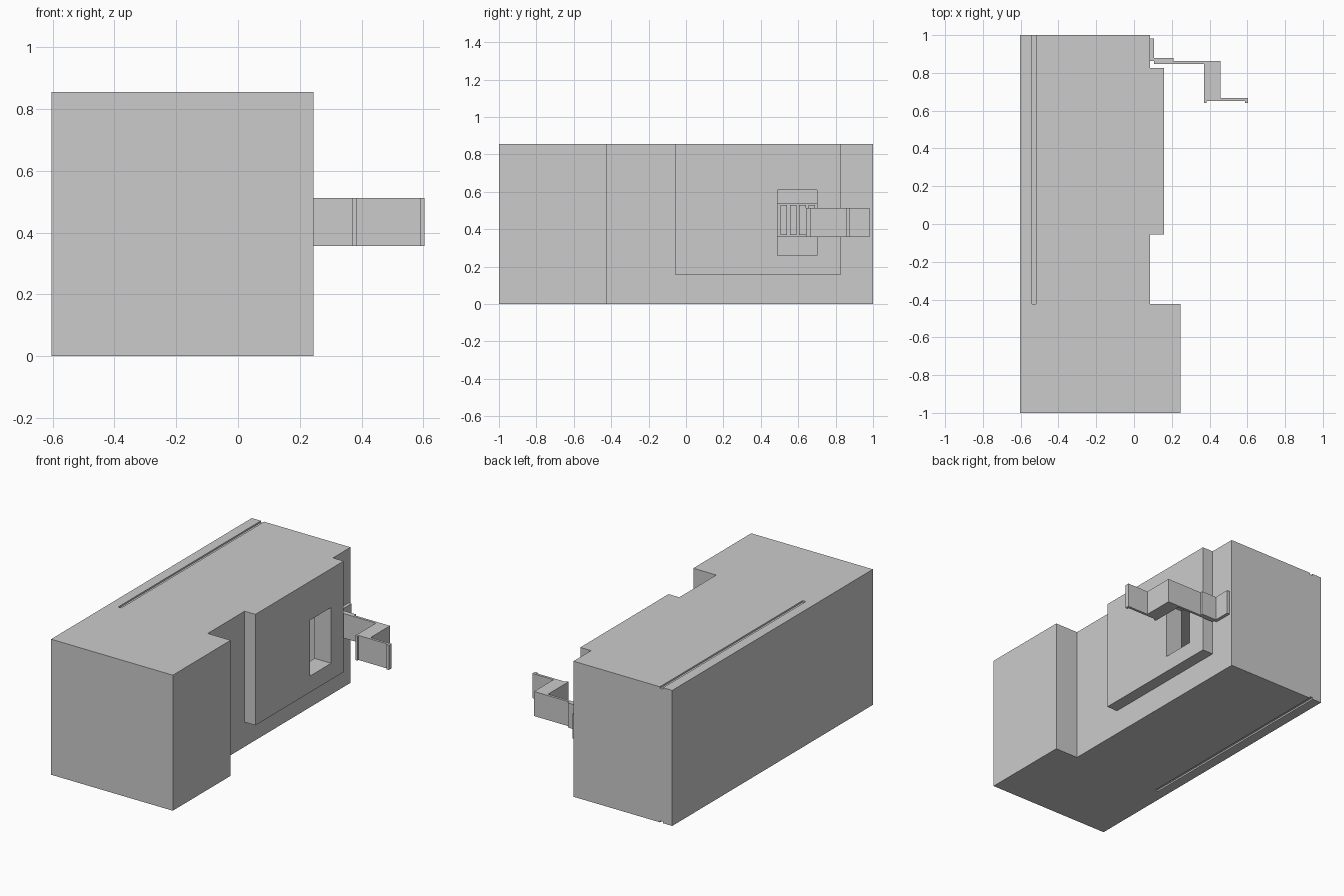
import bpy, bmesh

if "Cube" in bpy.data.objects:
    bpy.data.objects.remove(bpy.data.objects["Cube"])

H = 0.855  # overall height


def prism(name, outline, z0, z1):
    """Extrude a plan outline (counter-clockwise) between two heights."""
    bm = bmesh.new()
    face = bm.faces.new([bm.verts.new((x, y, z0)) for x, y in outline])
    new = bmesh.ops.extrude_face_region(bm, geom=[face])["geom"]
    top = [v for v in new if isinstance(v, bmesh.types.BMVert)]
    bmesh.ops.translate(bm, verts=top, vec=(0, 0, z1 - z0))
    bmesh.ops.recalc_face_normals(bm, faces=bm.faces[:])
    mesh = bpy.data.meshes.new(name)
    bm.to_mesh(mesh)
    bm.free()
    ob = bpy.data.objects.new(name, mesh)
    bpy.context.collection.objects.link(ob)
    return ob


def box(name, x0, x1, y0, y1, z0, z1):
    return prism(name, [(x0, y0), (x1, y0), (x1, y1), (x0, y1)], z0, z1)


def cut(target, cutter):
    mod = target.modifiers.new(cutter.name, 'BOOLEAN')
    mod.operation = 'DIFFERENCE'
    mod.solver = 'EXACT'
    mod.object = cutter
    cutter.hide_render = True
    cutter.hide_set(True)


# L-shaped cabinet, hollow behind the window
cabinet = prism("cabinet", [(-0.604, -1), (0.245, -1), (0.245, -0.423), (0.085, -0.423),
                            (0.085, 1), (-0.54, 1), (-0.54, -0.423), (-0.604, -0.423)], 0, H)
cut(cabinet, box("cavity_cutter", -0.5, 0.045, -0.38, 0.96, 0.04, H - 0.04))

# Shallow seams beside the side cover, top and bottom
for label, z0, z1 in (("top", H - 0.01, H + 0.05), ("bottom", -0.05, 0.01)):
    cut(cabinet, box(label + "_seam_cutter", -0.55, -0.518, -0.423, 1.05, z0, z1))
box("side_cover", -0.604, -0.54, -0.423, 1, 0, H)

# Raised front panel and its window
panel = box("raised_panel", 0.085, 0.16, -0.055, 0.825, 0.155, H)
window = box("window_cutter", 0.0, 0.25, 0.49, 0.70, 0.258, 0.61)
cut(cabinet, window)
cut(panel, window)

# Slatted rack inside, seen through the window
box("rack_back", -0.5, -0.48, 0.45, 0.75, 0.36, 0.54)
for i in range(4):
    y = 0.505 + i * 0.05
    box(f"rack_slat_{i + 1}", -0.48, -0.465, y, y + 0.036, 0.37, 0.53)

# Stepped bracket arm
prism("bracket_arm", [
    (0.085, 0.862), (0.105, 0.862), (0.105, 0.846), (0.37, 0.846), (0.37, 0.641),
    (0.384, 0.641), (0.384, 0.652), (0.588, 0.652), (0.588, 0.641), (0.604, 0.641),
    (0.604, 0.668), (0.457, 0.668), (0.457, 0.862), (0.21, 0.862), (0.21, 0.878),
    (0.105, 0.878), (0.105, 0.982), (0.085, 0.982)], 0.357, 0.512)
